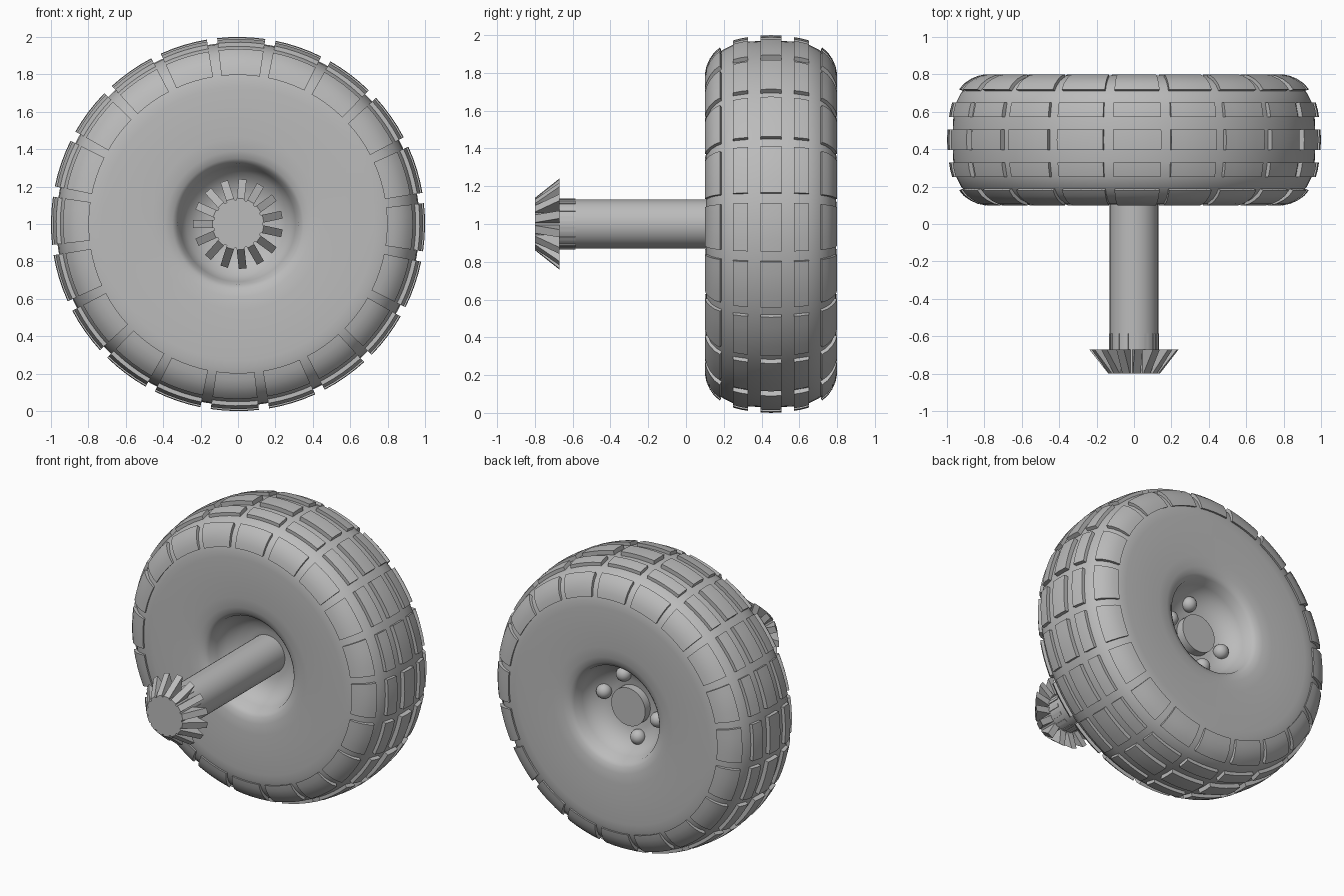
import bpy, bmesh, math
from mathutils import Matrix, Vector

cube = bpy.data.objects.get("Cube")
if cube:
    bpy.data.objects.remove(cube, do_unlink=True)

MID_Y, AXIS_Z = 0.45, 1.0      # wheel centre plane and axle height

grey = bpy.data.materials.new("plain_grey")
grey.use_nodes = True
grey.diffuse_color = (0.5, 0.5, 0.5, 1)
grey.node_tree.nodes["Principled BSDF"].inputs["Base Color"].default_value = (0.5, 0.5, 0.5, 1)


def polar(y, r, a):
    """Point at distance r from the axle, angle a clockwise from the top."""
    return Vector((r * math.sin(a), y, AXIS_Z + r * math.cos(a)))


def sweep(bm, section, start, angle, steps, full=False):
    """Sweep a (y, r) section around the axle; partial sweeps get end caps."""
    count = steps if full else steps + 1
    rings = [[bm.verts.new(polar(y, r, start + angle * i / steps)) for y, r in section]
             for i in range(count)]
    n = len(section)
    for i in range(steps):
        a, b = rings[i], rings[(i + 1) % count]
        for j in range(n - 1 if full else n):
            k = (j + 1) % n
            bm.faces.new((a[j], a[k], b[k], b[j]))
    if not full:
        bm.faces.new(rings[0])
        bm.faces.new(rings[-1])


def finish(name, bm, sharp=35):
    bmesh.ops.remove_doubles(bm, verts=bm.verts, dist=1e-5)
    bmesh.ops.recalc_face_normals(bm, faces=bm.faces)
    mesh = bpy.data.meshes.new(name)
    bm.to_mesh(mesh)
    bm.free()
    mesh.materials.append(grey)
    obj = bpy.data.objects.new(name, mesh)
    bpy.context.collection.objects.link(obj)
    bpy.ops.object.select_all(action='DESELECT')
    obj.select_set(True)
    bpy.context.view_layer.objects.active = obj
    bpy.ops.object.shade_smooth_by_angle(angle=math.radians(sharp))
    return obj


def lathe(name, section, steps, sharp=35):
    bm = bmesh.new()
    sweep(bm, section, 0, math.tau, steps, full=True)
    return finish(name, bm, sharp)


# Tyre with a dished hub on both sides: half section, mirrored about its middle
half = [(0.12, 0.0), (0.125, 0.16), (0.145, 0.22), (0.185, 0.275), (0.24, 0.308),
        (0.305, 0.325), (0.325, 0.35), (0.337, 0.39), (0.343, 0.46), (0.345, 0.6),
        (0.345, 0.73), (0.342, 0.77), (0.333, 0.81), (0.315, 0.855), (0.29, 0.89),
        (0.25, 0.925), (0.2, 0.95), (0.12, 0.966)]
section = [(MID_Y - d, r) for d, r in half] + [(MID_Y, 0.971)]
section += [(MID_Y + d, r) for d, r in reversed(half)]
lathe("tire", section, 100, 45)

# Tread blocks in five rows
rows = {
    "center_tread": [(-0.055, 0.94), (-0.055, 0.997), (0, 1.0), (0.055, 0.997), (0.055, 0.94)],
    "inner_tread": [(0.122, 0.93), (0.122, 0.989), (0.16, 0.983), (0.2, 0.972), (0.2, 0.92)],
    "shoulder_tread": [(0.255, 0.9), (0.27, 0.935), (0.3, 0.91), (0.325, 0.874),
                       (0.342, 0.835), (0.35, 0.797), (0.325, 0.8)],
}
BLOCKS = 20
WIDTH = math.radians(14.8)
OFFSET = math.radians(1)
for name, shape in rows.items():
    bm = bmesh.new()
    for side in ((1,) if name == "center_tread" else (1, -1)):
        for i in range(BLOCKS):
            start = math.tau * i / BLOCKS + OFFSET - WIDTH / 2
            sweep(bm, [(MID_Y + side * d, r) for d, r in shape], start, WIDTH, 4)
    finish(name, bm)

# Axle running from the gear face through the hub
lathe("axle", [(-0.8, 0), (-0.8, 0.13), (0.63, 0.13), (0.63, 0)], 40)


def fins(name, shape, width, count=15):
    """Flat plates of constant width standing radially around the axle."""
    bm = bmesh.new()
    for i in range(count):
        a = math.tau * i / count - math.pi / 2
        across = Vector((math.cos(a), 0, -math.sin(a))) * width / 2
        sides = [[bm.verts.new(polar(y, r, a) + across * s) for y, r in shape]
                 for s in (-1, 1)]
        for side in sides:
            bm.faces.new(side)
        for j in range(len(shape)):
            k = (j + 1) % len(shape)
            bm.faces.new((sides[0][j], sides[0][k], sides[1][k], sides[1][j]))
    finish(name, bm)


# Bevel gear teeth and the short ribs behind them
fins("gear_teeth", [(-0.8, 0.1), (-0.8, 0.137), (-0.67, 0.24), (-0.67, 0.1)], 0.042)
fins("gear_ribs", [(-0.68, 0.1), (-0.68, 0.134), (-0.585, 0.134), (-0.585, 0.1)], 0.022)

# Rounded lug bolts on the outer hub
bm = bmesh.new()
for degrees in (15, 78, 195, 258):
    place = Matrix.Translation(polar(0.6, 0.21, math.radians(degrees)))
    bmesh.ops.create_uvsphere(bm, u_segments=20, v_segments=12, radius=0.05, matrix=place)
finish("lug_bolts", bm)
